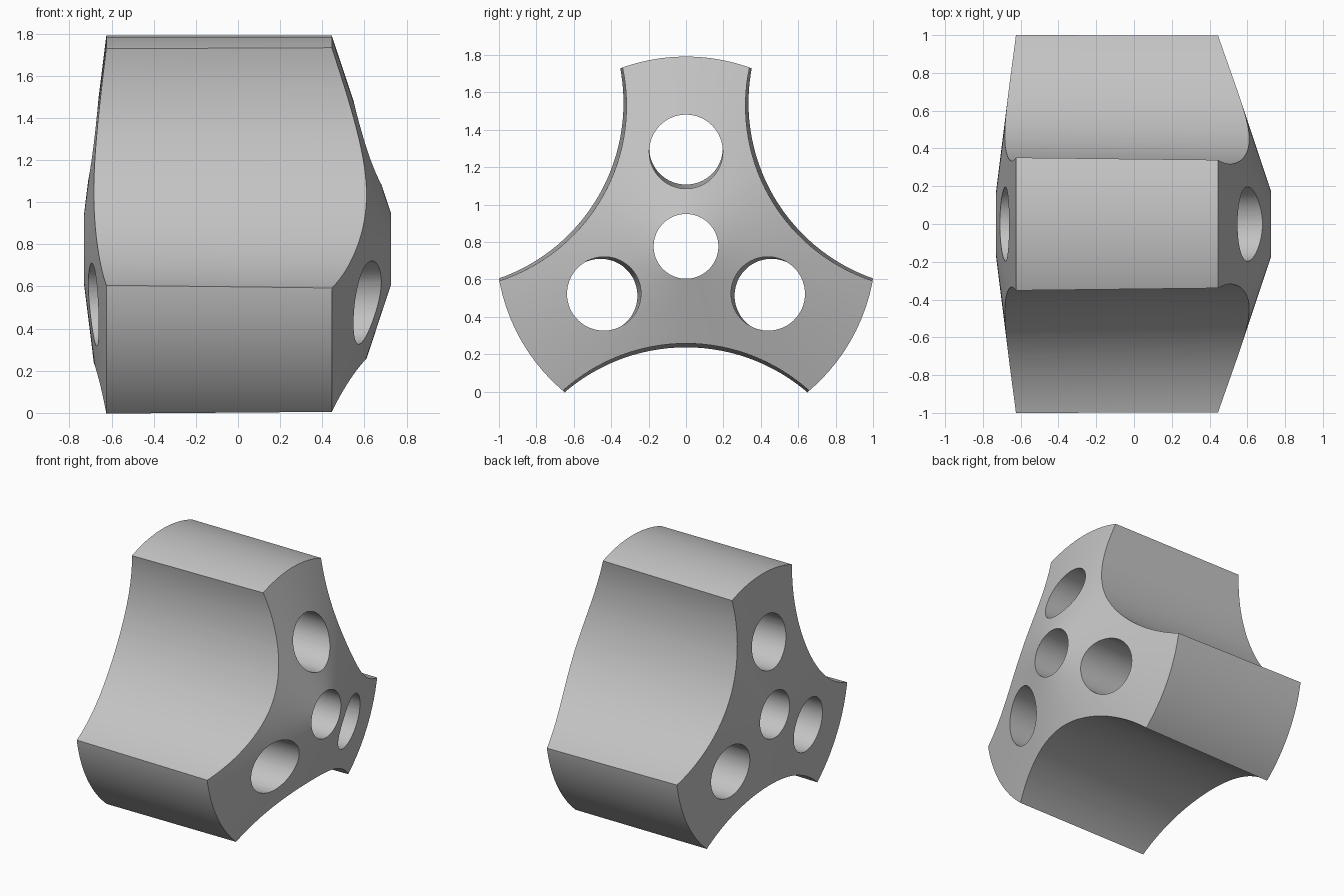
import bpy, bmesh, math
from mathutils import Matrix, Vector

cube = bpy.data.objects.get("Cube")
if cube:
    bpy.data.objects.remove(cube, do_unlink=True)

AXIS_Z = 0.777      # height of the long axis, which runs along x
TILT = 0.016        # cutters converge slightly towards +x

grey = bpy.data.materials.new("light_grey")
grey.use_nodes = True
colour = (0.55, 0.55, 0.55, 1)
grey.diffuse_color = colour
grey.node_tree.nodes["Principled BSDF"].inputs["Base Color"].default_value = colour


def add_object(name, bm):
    mesh = bpy.data.meshes.new(name)
    bmesh.ops.recalc_face_normals(bm, faces=bm.faces)
    bm.to_mesh(mesh)
    bm.free()
    obj = bpy.data.objects.new(name, mesh)
    bpy.context.collection.objects.link(obj)
    mesh.materials.append(grey)
    return obj


def lathe(name, profile, steps):
    """Revolve a closed (x, radius) profile about the x axis."""
    bm = bmesh.new()
    verts = [bm.verts.new((x, 0, r)) for x, r in profile]
    edges = [bm.edges.new((a, b)) for a, b in zip(verts, verts[1:] + verts[:1])]
    bmesh.ops.spin(bm, geom=verts + edges, cent=(0, 0, 0), axis=(1, 0, 0),
                   angle=math.tau, steps=steps)
    bmesh.ops.remove_doubles(bm, verts=bm.verts, dist=1e-5)
    return add_object(name, bm)


def cut(body, radius, offset, degrees, segments):
    """Subtract one slightly tilted cylinder at a given offset and direction."""
    bm = bmesh.new()
    place = (Matrix.Rotation(math.radians(degrees), 4, 'X')
             @ Matrix.Translation((0, 0, offset))
             @ Matrix.Rotation(math.pi / 2 + TILT, 4, 'Y'))
    bmesh.ops.create_cone(bm, cap_ends=True, segments=segments, radius1=radius,
                          radius2=radius, depth=3, matrix=place)
    cutter = add_object("cutter", bm)
    cutter.hide_render = True
    mod = body.modifiers.new("cut", 'BOOLEAN')
    mod.operation = 'DIFFERENCE'
    mod.solver = 'EXACT'
    mod.object = cutter
    bpy.context.view_layer.objects.active = body
    bpy.ops.object.modifier_apply(modifier=mod.name)
    bpy.data.objects.remove(cutter, do_unlink=True)


# Round body with shallow conical ends and a central bore
body = lathe("three_lobed_body",
             [(-0.73, 0.173), (-0.625, 1.015), (0.445, 1.015), (0.725, 0.173)], 96)

# Three large scallops between the lobes, and one hole through each lobe
for turn in (0, 120, 240):
    cut(body, 0.992, 1.521, turn + 60, 128)
    cut(body, 0.197, 0.516, turn, 64)

body.data.transform(Matrix.Translation(Vector((0, 0, AXIS_Z))))
bpy.ops.object.select_all(action='DESELECT')
body.select_set(True)
bpy.context.view_layer.objects.active = body
bpy.ops.object.shade_smooth_by_angle(angle=math.radians(30))
